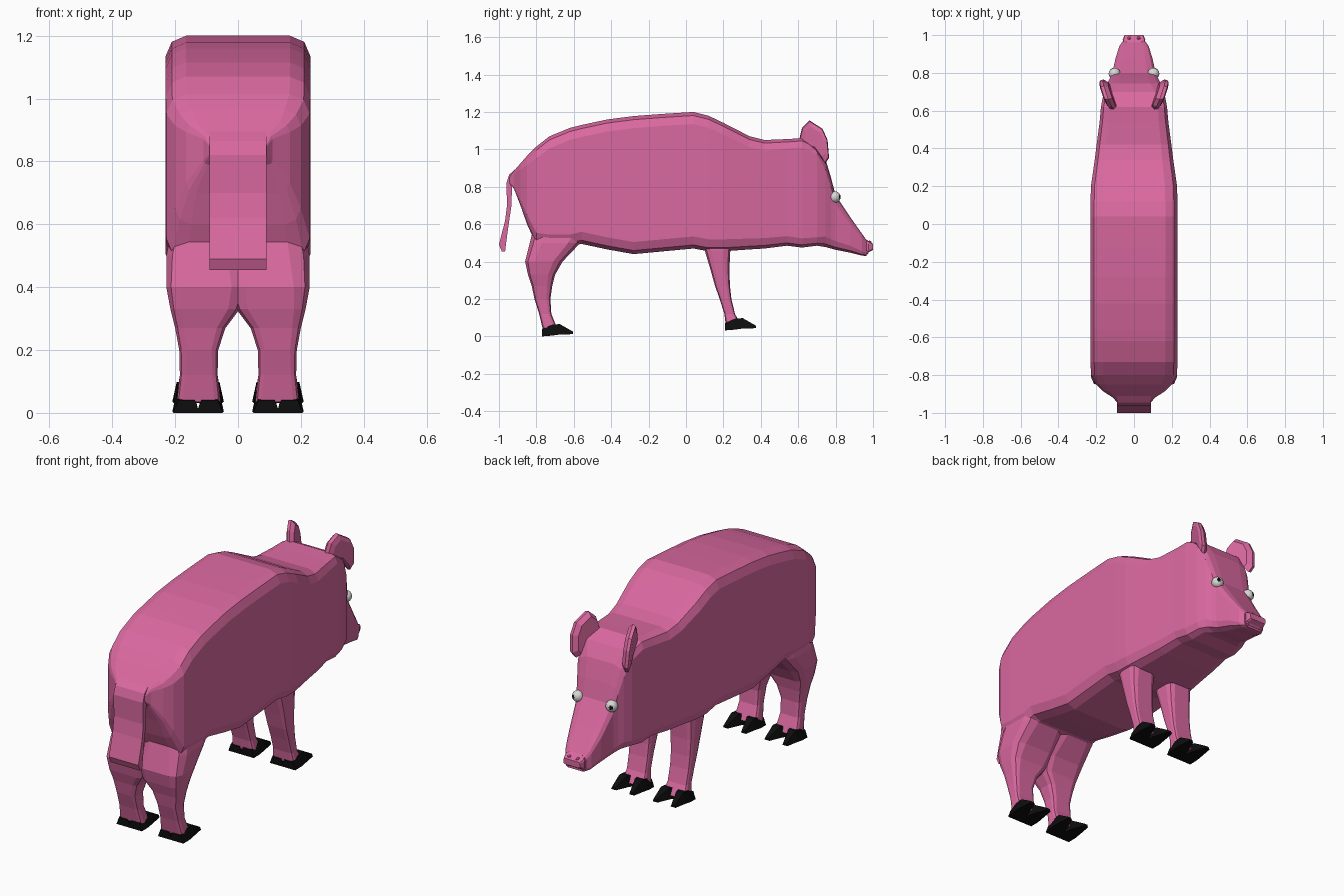
import bpy, bmesh
from mathutils import Vector

if "Cube" in bpy.data.objects:
    bpy.data.objects.remove(bpy.data.objects["Cube"])


def material(name, rgb):
    m = bpy.data.materials.new(name)
    m.use_nodes = True
    m.diffuse_color = (*rgb, 1)
    m.node_tree.nodes["Principled BSDF"].inputs["Base Color"].default_value = (*rgb, 1)
    return m


PINK = material("pink skin", (0.70, 0.14, 0.35))
BLACK = material("black hoof", (0.004, 0.004, 0.004))
WHITE = material("eye white", (0.68, 0.68, 0.66))


def finish(name, bm, *mats):
    bmesh.ops.recalc_face_normals(bm, faces=bm.faces)
    mesh = bpy.data.meshes.new(name)
    bm.to_mesh(mesh)
    bm.free()
    for m in mats:
        mesh.materials.append(m)
    ob = bpy.data.objects.new(name, mesh)
    bpy.context.collection.objects.link(ob)
    return ob


def loft(name, rings, mat):
    """Skin a list of equal-length point rings and cap both ends."""
    bm = bmesh.new()
    loops = [[bm.verts.new(p) for p in r] for r in rings]
    n = len(loops[0])
    for a, b in zip(loops, loops[1:]):
        for i in range(n):
            j = (i + 1) % n
            bm.faces.new((a[i], a[j], b[j], b[i]))
    bm.faces.new(loops[0])
    bm.faces.new(loops[-1])
    return finish(name, bm, mat)


def rounded_box(u0, u1, v0, v1, amount):
    """Rectangle with two-step rounded corners, as (u, v) points."""
    c = amount * min(u1 - u0, v1 - v0)
    pts = []
    for u, v, su, sv in ((u1, v1, -1, -1), (u0, v1, 1, -1), (u0, v0, 1, 1), (u1, v0, -1, 1)):
        corner = [(u, v + sv * c), (u + su * c * .3, v + sv * c * .3), (u + su * c, v)]
        pts += corner if su == sv else corner[::-1]
    return pts


# Body and head: y, bottom, top, half width
body = [
    (-.945, .82, .85, .09), (-.92, .79, .885, .11), (-.885, .70, .925, .165),
    (-.85, .60, .965, .20), (-.80, .49, 1.015, .228), (-.73, .48, 1.07, .23),
    (-.62, .48, 1.115, .23), (-.56, .495, 1.13, .23), (-.42, .465, 1.16, .23),
    (-.28, .44, 1.178, .23), (-.12, .455, 1.19, .23), (.04, .47, 1.2, .23),
    (.12, .455, 1.18, .23), (.20, .455, 1.142, .228), (.34, .465, 1.07, .208),
    (.42, .47, 1.05, .198), (.54, .485, 1.055, .182), (.62, .475, 1.06, .175),
    (.70, .485, 1.02, .16), (.745, .478, .95, .142), (.775, .47, .85, .125),
    (.80, .463, .755, .115), (.88, .447, .635, .097), (.94, .432, .55, .078),
    (.965, .43, .515, .062),
]
loft("body", [[(x, y, z) for x, z in rounded_box(-w, w, b, t, .14 if y < .72 else .2)]
              for y, b, t, w in body], PINK)

# Snout disc, nostrils and lips
loft("snout_disc", [[(x, y, z) for x, z in rounded_box(-w, w, b, t, .25)]
                    for y, b, t, w in ((.955, .432, .525, .055), (.975, .45, .51, .06),
                                       (1.0, .462, .495, .05))], PINK)
for side, label in ((1, "left"), (-1, "right")):
    bm = bmesh.new()
    bmesh.ops.create_icosphere(bm, subdivisions=1, radius=.013)
    bmesh.ops.translate(bm, verts=bm.verts, vec=(side * .025, .982, .5))
    finish(label + "_nostril", bm, PINK)
    bm = bmesh.new()
    bmesh.ops.create_icosphere(bm, subdivisions=1, radius=.016)
    bmesh.ops.translate(bm, verts=bm.verts, vec=(side * .045, .962, .45))
    finish(label + "_lip", bm, PINK)

# Tail: broad flat strip, rear y, front y, height
tail = [(-.90, -.87, .905), (-.945, -.90, .865), (-.96, -.93, .82), (-.957, -.933, .70),
        (-.967, -.945, .62), (-.985, -.955, .55), (-1.0, -.963, .49), (-.985, -.967, .455)]
loft("tail", [[(-.09, a, z), (.09, a, z), (.09, b, z), (-.09, b, z)] for a, b, z in tail], PINK)

# Leg sections: z, back y, front y, inner x, outer x
hind = [(.64, -.80, -.50, -.02, .20), (.50, -.835, -.565, -.03, .228),
        (.40, -.86, -.66, -.03, .228), (.33, -.845, -.70, -.005, .215),
        (.27, -.825, -.715, .04, .20), (.20, -.81, -.725, .063, .187),
        (.12, -.785, -.72, .065, .185), (.035, -.765, -.685, .055, .195)]
fore = [(.58, .07, .28, .04, .19), (.46, .10, .237, .045, .20), (.36, .13, .232, .055, .195),
        (.27, .155, .235, .062, .19), (.20, .18, .243, .065, .187),
        (.12, .205, .262, .065, .185), (.06, .213, .295, .055, .195)]


def hoof(name, side, heel, ground):
    """Two splayed toes, each tapering forward from the heel."""
    for k, label in ((-1, "inner"), (1, "outer")):
        rings = []
        for dy, a, b, lo, hi in ((0, -.005, .078, 0, .04), (.05, -.002, .082, .004, .062),
                                 (.095, .014, .08, .01, .066), (.165, .04, .07, .012, .026)):
            x0, x1 = [side * (.127 + k * d) for d in (a, b)]
            inset = (x1 - x0) * .18
            y = heel + dy
            rings.append([(x0, y, ground + lo), (x1, y, ground + lo),
                          (x1 - inset, y, ground + hi), (x0 + inset, y, ground + hi)])
        loft(f"{name}_{label}_toe", rings, BLACK)


# Ear outline: y, z
ear = [(.60, 1.03), (.62, 1.115), (.66, 1.155), (.73, 1.11), (.757, 1.05),
       (.765, .955), (.745, .925), (.69, 1.0)]

for side, label in ((1, "left"), (-1, "right")):
    for pair, legs, heel, ground in (("hind", hind, -.77, 0), ("fore", fore, .208, .032)):
        loft(f"{label}_{pair}_leg",
             [[(side * x, y, z) for x, y in rounded_box(x0, x1, y0, y1, .25)]
              for z, y0, y1, x0, x1 in legs], PINK)
        hoof(f"{label}_{pair}_hoof", side, heel, ground)

    # Ears flare outward toward the front
    mid = Vector((.685, 1.04))
    rings = []
    for off, scale in ((-.022, .8), (0, 1), (.018, .95), (.026, .7)):
        ring = []
        for p in ear:
            y, z = mid + (Vector(p) - mid) * scale
            ring.append((side * (.112 + (y - .62) * .38 + off + (z - 1.04) * .08), y, z))
        rings.append(ring)
    loft(label + "_ear", rings, PINK)

    # Eyes with the pupil picked out by direction
    bm = bmesh.new()
    bmesh.ops.create_uvsphere(bm, u_segments=32, v_segments=20, radius=.031)
    look = Vector((side * .45, .9, .08)).normalized()
    for f in bm.faces:
        f.smooth = True
        f.material_index = int(f.calc_center_median().normalized().dot(look) > .93)
    bmesh.ops.translate(bm, verts=bm.verts, vec=(side * .103, .796, .745))
    finish(label + "_eye", bm, WHITE, BLACK)
